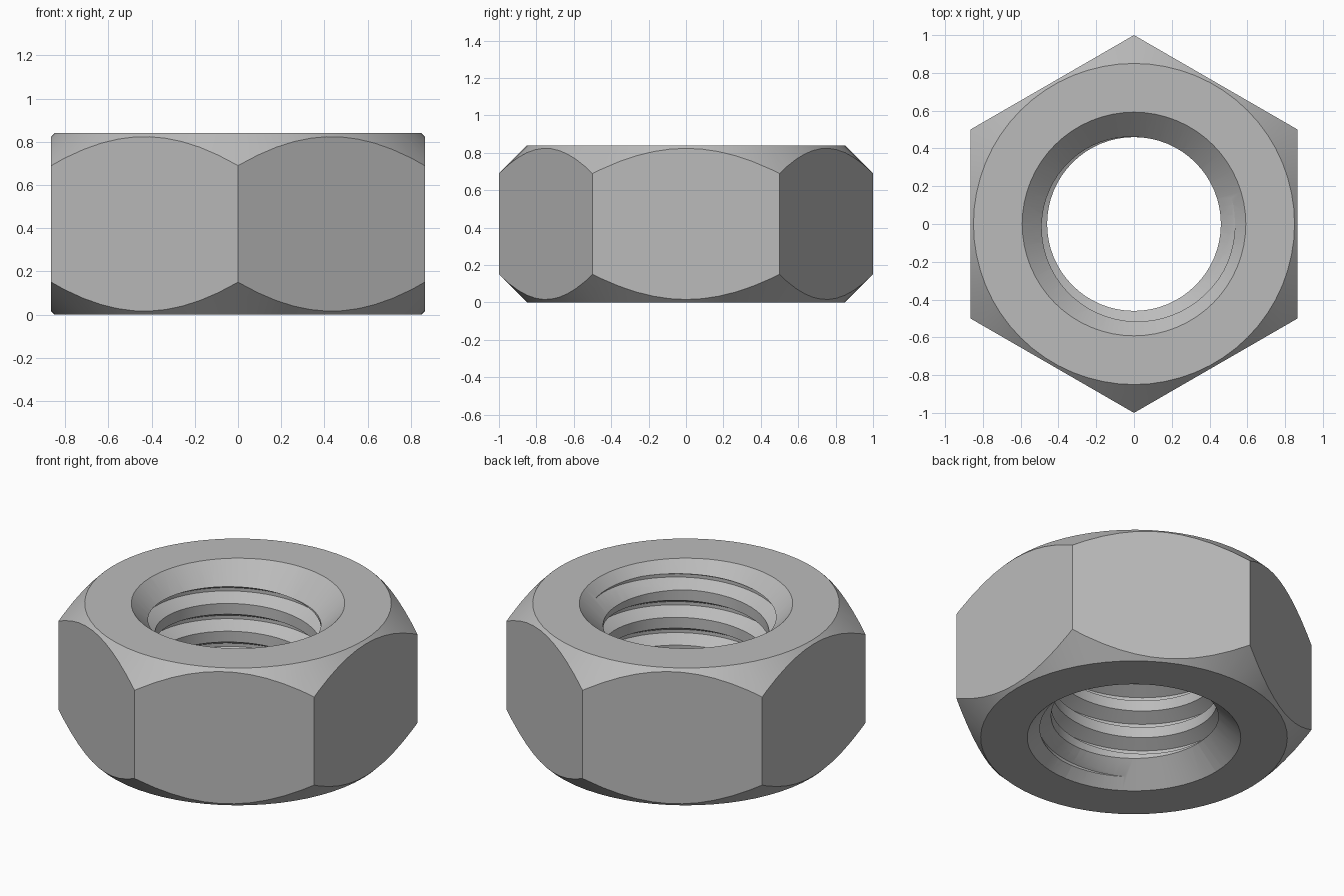
import bpy, bmesh, math

HEIGHT, PITCH = 0.84, 0.17
CREST, ROOT = 0.46, 0.535        # thread radii
CHAMFER, SINK = 0.85, 0.592      # rim radii on the end faces
STEPS = 64

cube = bpy.data.objects.get("Cube")
if cube:
    bpy.data.objects.remove(cube, do_unlink=True)

steel = bpy.data.materials.new("grey_steel")
steel.use_nodes = True
grey = (0.5, 0.5, 0.5, 1)
steel.diffuse_color = grey
steel.node_tree.nodes["Principled BSDF"].inputs["Base Color"].default_value = grey


def make(name, bm):
    bmesh.ops.recalc_face_normals(bm, faces=bm.faces)
    mesh = bpy.data.meshes.new(name)
    bm.to_mesh(mesh)
    bm.free()
    mesh.materials.append(steel)
    obj = bpy.data.objects.new(name, mesh)
    bpy.context.collection.objects.link(obj)
    return obj


def lathe(name, profile, sides, turn=0.0):
    """Closed solid turned about z from (radius, height) points."""
    bm = bmesh.new()
    rings = []
    for r, z in profile:
        angles = [turn + math.tau * i / sides for i in range(sides)]
        rings.append([bm.verts.new((r * math.cos(a), r * math.sin(a), z)) for a in angles])
    for low, high in zip(rings, rings[1:]):
        for i in range(sides):
            j = (i + 1) % sides
            bm.faces.new((low[i], low[j], high[j], high[i]))
    bm.faces.new(rings[0])
    bm.faces.new(rings[-1])
    return make(name, bm)


def threaded_rod(name):
    """Right-handed helical rod, longer than the nut at both ends."""
    bm = bmesh.new()
    section = [(ROOT, 0), (CREST, 0.042), (CREST, 0.108), (ROOT, 0.15)]
    start = 0.785 + PITCH * math.radians(23) / math.tau
    columns = []
    for i in range(STEPS):
        a = math.tau * i / STEPS
        lift = start + PITCH * i / STEPS
        columns.append([bm.verts.new((r * math.cos(a), r * math.sin(a), lift + z + k * PITCH))
                        for k in range(-7, 3) for r, z in section])
    # the last column joins the first one a full pitch higher
    columns.append(columns[0][len(section):])
    for left, right in zip(columns, columns[1:]):
        for j in range(min(len(left), len(right)) - 1):
            bm.faces.new((left[j], right[j], right[j + 1], left[j + 1]))
    # fan caps over the two open ends
    rim = [e for e in bm.edges if e.is_boundary]
    for is_top in (False, True):
        edges = [e for e in rim if (e.verts[0].co.z > HEIGHT / 2) == is_top]
        hub = bm.verts.new((0, 0, 1.4 if is_top else -0.6))
        for e in edges:
            bm.faces.new((e.verts[0], e.verts[1], hub))
    return make(name, bm)


def cut(target, tool, operation):
    tool.hide_render = True
    mod = target.modifiers.new(tool.name, 'BOOLEAN')
    mod.object, mod.operation, mod.solver = tool, operation, 'EXACT'
    bpy.context.view_layer.objects.active = target
    bpy.ops.object.modifier_apply(modifier=mod.name)
    bpy.data.objects.remove(tool, do_unlink=True)


# Hexagonal body with corners on the front and back
nut = lathe("hex_nut", [(1, 0), (1, HEIGHT)], 6, math.pi / 6)

# Conical chamfers on both ends
flare = 0.25
cut(nut, lathe("chamfer_tool", [(CHAMFER - 0.1, -0.1), (CHAMFER + flare, flare),
                                (CHAMFER + flare, HEIGHT - flare),
                                (CHAMFER - 0.1, HEIGHT + 0.1)], STEPS), 'INTERSECT')

# Threaded bore, then countersinks at both ends
cut(nut, threaded_rod("thread_tool"), 'DIFFERENCE')
for end, way in ((0, 1), (HEIGHT, -1)):
    cut(nut, lathe("countersink_tool", [(SINK + 0.1, end - way * 0.1),
                                        (SINK - 0.3, end + way * 0.3)], STEPS), 'DIFFERENCE')

# Smooth cones and threads, sharp edges
bpy.ops.object.select_all(action='DESELECT')
nut.select_set(True)
bpy.context.view_layer.objects.active = nut
bpy.ops.object.shade_smooth_by_angle(angle=math.radians(25))
